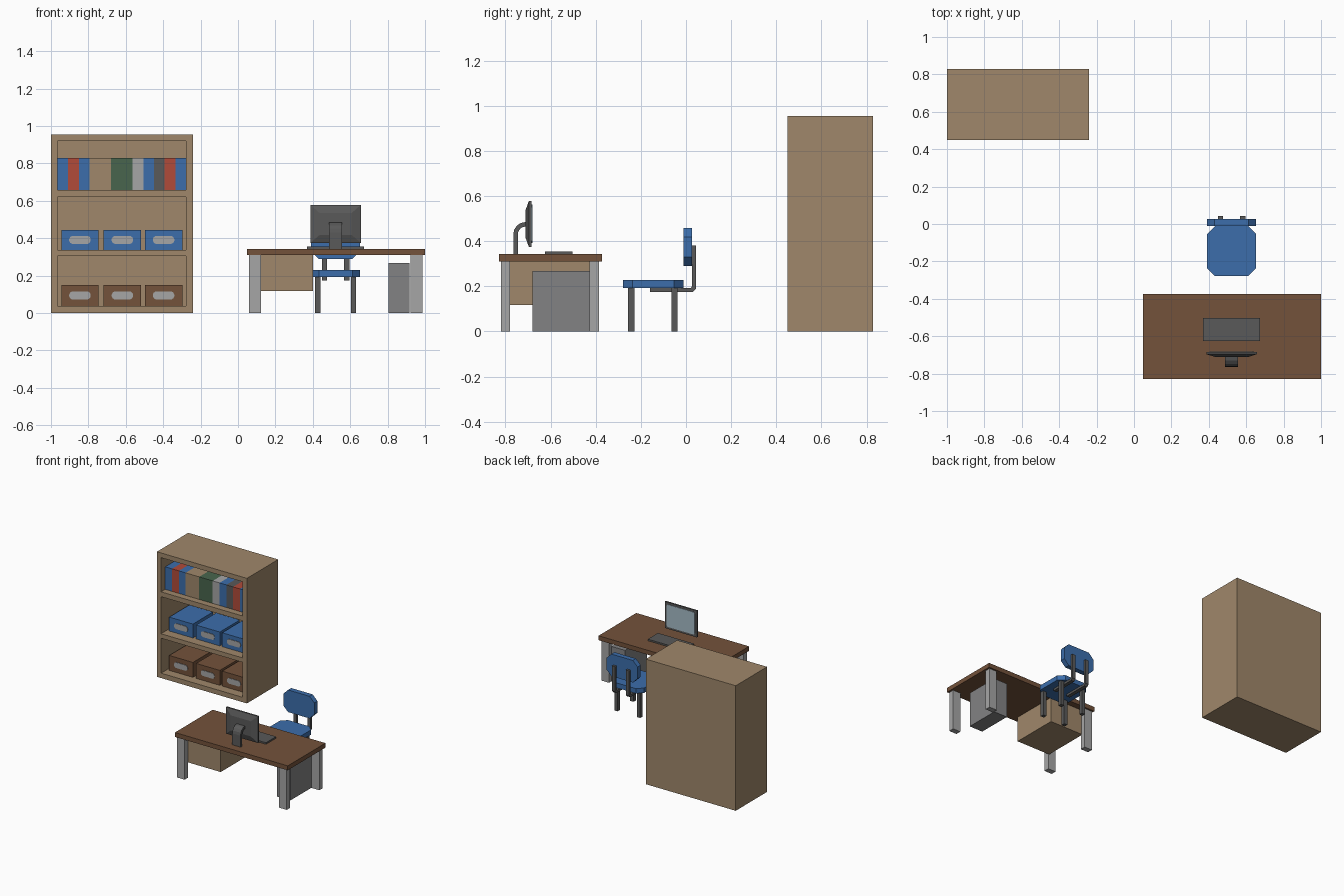
import bpy, bmesh, math

if "Cube" in bpy.data.objects:
    bpy.data.objects.remove(bpy.data.objects["Cube"])


def material(name, r, g, b):
    m = bpy.data.materials.new(name)
    m.diffuse_color = (r, g, b, 1)
    m.use_nodes = True
    m.node_tree.nodes["Principled BSDF"].inputs["Base Color"].default_value = m.diffuse_color
    return m


TAN = material("tan_wood", 0.35, 0.245, 0.145)
BROWN = material("brown_wood", 0.172, 0.084, 0.043)
BLUE = material("blue", 0.045, 0.155, 0.41)
DARK = material("dark_grey", 0.1, 0.1, 0.1)
MID = material("mid_grey", 0.225, 0.225, 0.23)
LIGHT = material("light_grey", 0.38, 0.38, 0.38)
RED = material("red", 0.44, 0.07, 0.042)
GREEN = material("green", 0.065, 0.13, 0.075)
SCREEN = material("pale_screen", 0.38, 0.5, 0.57)


def loft(name, rings, mat):
    """Closed solid through a list of equal-length point rings."""
    bm = bmesh.new()
    vs = [[bm.verts.new(p) for p in ring] for ring in rings]
    n = len(vs[0])
    for a, b in zip(vs, vs[1:]):
        for i in range(n):
            bm.faces.new((a[i], a[(i + 1) % n], b[(i + 1) % n], b[i]))
    bm.faces.new(vs[0])
    bm.faces.new(vs[-1])
    bmesh.ops.recalc_face_normals(bm, faces=bm.faces[:])
    me = bpy.data.meshes.new(name)
    bm.to_mesh(me)
    bm.free()
    me.materials.append(mat)
    ob = bpy.data.objects.new(name, me)
    bpy.context.collection.objects.link(ob)
    return ob


def prism(name, pts, axis, lo, hi, mat):
    """Extrude a 2D profile along x, y or z."""
    place = {"x": lambda p, t: (t, p[0], p[1]),
             "y": lambda p, t: (p[0], t, p[1]),
             "z": lambda p, t: (p[0], p[1], t)}[axis]
    return loft(name, [[place(p, t) for p in pts] for t in (lo, hi)], mat)


def rect(x0, x1, y0, y1):
    return [(x0, y0), (x1, y0), (x1, y1), (x0, y1)]


def octagon(x0, x1, y0, y1, c):
    return [(x0 + c, y0), (x1 - c, y0), (x1, y0 + c), (x1, y1 - c),
            (x1 - c, y1), (x0 + c, y1), (x0, y1 - c), (x0, y0 + c)]


def box(name, x, y, z, mat):
    return prism(name, rect(*x, *y), "z", *z, mat)


# Bookcase: sides, boards and back panel
box("bookcase_left_side", (-1, -0.965), (0.45, 0.828), (0, 0.955), TAN)
box("bookcase_right_side", (-0.277, -0.24), (0.45, 0.828), (0, 0.955), TAN)
box("bookcase_back", (-0.965, -0.277), (0.795, 0.828), (0, 0.955), TAN)
for name, z in (("bookcase_base", (0, 0.037)), ("lower_shelf", (0.304, 0.338)),
                ("upper_shelf", (0.621, 0.658)), ("bookcase_top", (0.919, 0.955))):
    box(name, (-0.965, -0.277), (0.45, 0.795), z, TAN)

# Row of books on the top shelf: colour and width in book units
x, unit = -0.965, 0.688 / 12
for i, (mat, n) in enumerate(((BLUE, 1), (RED, 1), (BLUE, 1), (TAN, 2), (GREEN, 2), (LIGHT, 1),
                              (BLUE, 1), (DARK, 1), (RED, 1), (BLUE, 1))):
    box(f"book_{i + 1}", (x, x + n * unit), (0.5, 0.74), (0.658, 0.83), mat)
    x += n * unit

# Storage bins with oval handle plates
for row, mat, z0, z1 in (("lower", BROWN, 0.037, 0.151), ("upper", BLUE, 0.338, 0.444)):
    for i, cx in enumerate((-0.845, -0.618, -0.398)):
        box(f"{row}_bin_{i + 1}", (cx - 0.1, cx + 0.1), (0.52, 0.76), (z0, z1), mat)
        oval = []
        for k in range(12):
            a = math.radians(15 + 30 * k)
            oval.append((cx + math.copysign(0.037, math.cos(a)) + 0.021 * math.cos(a),
                         (z0 + z1) / 2 + 0.022 * math.sin(a)))
        prism(f"{row}_bin_handle_{i + 1}", oval, "y", 0.516, 0.521, LIGHT)

# Desk: top, four legs, drawer box and computer case
box("desk_top", (0.047, 1.0), (-0.828, -0.373), (0.309, 0.343), BROWN)
for sx, lx in (("left", 0.058), ("right", 0.921)):
    for sy, ly in (("front", -0.82), ("back", -0.427)):
        box(f"desk_{sy}_{sx}_leg", (lx, lx + 0.065), (ly, ly + 0.041), (0, 0.309), LIGHT)
box("desk_drawer_box", (0.115, 0.4), (-0.78, -0.42), (0.117, 0.309), TAN)
box("computer_case", (0.805, 0.918), (-0.68, -0.415), (0, 0.267), MID)

# Keyboard
box("keyboard", (0.368, 0.674), (-0.625, -0.502), (0.343, 0.355), DARK)

# Monitor: tapered housing, screen plate and curved stand
MX = 0.522


def upright(y, hw, z0, z1):
    return [(px, y, pz) for px, pz in rect(MX - hw, MX + hw, z0, z1)]


loft("monitor_housing", [upright(-0.684, 0.135, 0.375, 0.578),
                         upright(-0.696, 0.135, 0.375, 0.578),
                         upright(-0.712, 0.085, 0.418, 0.534)], DARK)
prism("monitor_screen", octagon(MX - 0.119, MX + 0.119, 0.391, 0.562, 0.01),
      "y", -0.686, -0.681, SCREEN)

arc = [math.radians(180 - 22.5 * k) for k in range(5)]
outer = [(-0.765, 0.343)] + [(-0.71 + 0.055 * math.cos(a), 0.43 + 0.055 * math.sin(a)) for a in arc]
inner = [(-0.745, 0.343)] + [(-0.71 + 0.035 * math.cos(a), 0.43 + 0.035 * math.sin(a)) for a in arc]
prism("monitor_stand", outer + inner[::-1], "x", MX - 0.035, MX + 0.035, DARK)

# Chair: clipped-corner seat and backrest, legs and bent back supports
CX = 0.522
prism("chair_seat", octagon(CX - 0.131, CX + 0.131, -0.278, -0.012, 0.041), "z", 0.192, 0.229, BLUE)
prism("chair_backrest", octagon(CX - 0.131, CX + 0.131, 0.29, 0.459, 0.04), "y", -0.012, 0.026, BLUE)
support = [(-0.16, 0.175), (0.03, 0.175), (0.044, 0.19), (0.044, 0.381),
           (0.026, 0.381), (0.026, 0.199), (0.02, 0.192), (-0.16, 0.192)]
for side, s in (("left", -1), ("right", 1)):
    lx, bx = CX + s * 0.095, CX + s * 0.059
    for part, ly in (("front", -0.242), ("back", -0.051)):
        box(f"chair_{part}_{side}_leg", (lx - 0.014, lx + 0.014), (ly - 0.014, ly + 0.014),
            (0, 0.192), DARK)
    prism(f"chair_{side}_back_support", support, "x", bx - 0.014, bx + 0.014, DARK)
